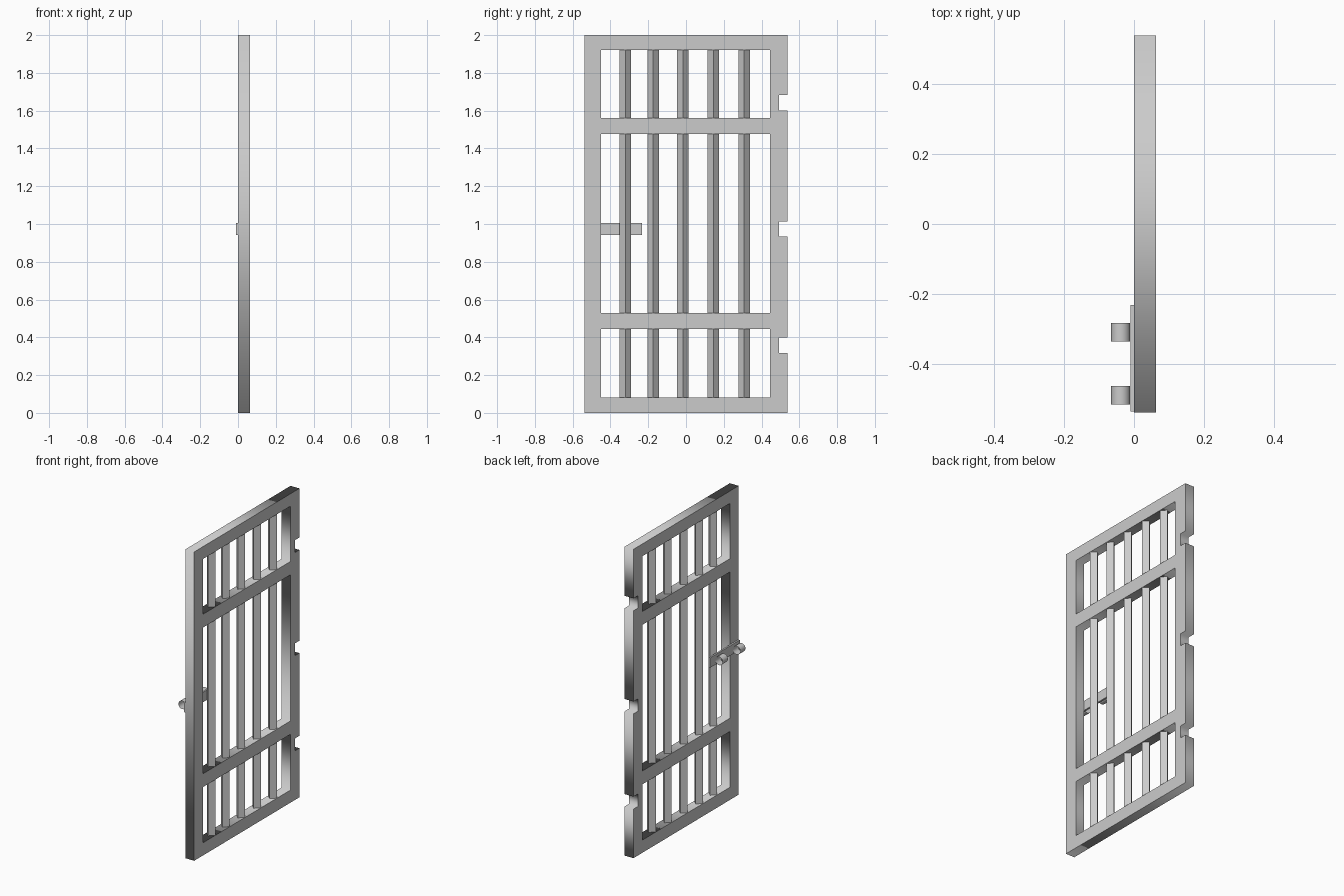
import bpy, math

if "Cube" in bpy.data.objects:
    bpy.data.objects.remove(bpy.data.objects["Cube"])

T = 0.063            # gate thickness
MID = T / 2


def rect(y0, y1, z0, z1):
    return [(y0, z0), (y1, z0), (y1, z1), (y0, z1)]


def active(obj):
    bpy.ops.object.select_all(action='DESELECT')
    obj.select_set(True)
    bpy.context.view_layer.objects.active = obj


# Frame: notched outline with three openings, extruded through its thickness
outline = [(-0.538, 0), (0.538, 0)]
for z0, z1 in ((0.318, 0.398), (0.934, 1.014), (1.602, 1.682)):
    outline += [(0.538, z0), (0.492, z0), (0.492, z1), (0.538, z1)]
outline += [(0.538, 2), (-0.538, 2)]
openings = [rect(-0.449, 0.445, a, b)
            for a, b in ((0.082, 0.443), (0.529, 1.476), (1.562, 1.92))]

curve = bpy.data.curves.new("gate_frame", 'CURVE')
curve.dimensions = '2D'
curve.fill_mode = 'BOTH'
curve.extrude = MID
for pts in [outline] + openings:
    s = curve.splines.new('POLY')
    s.points.add(len(pts) - 1)
    for p, (y, z) in zip(s.points, pts):
        p.co = (y, z, 0, 1)
    s.use_cyclic_u = True
frame = bpy.data.objects.new("gate_frame", curve)
bpy.context.collection.objects.link(frame)
frame.location.x = MID
frame.rotation_euler = (math.pi / 2, 0, math.pi / 2)
active(frame)
bpy.ops.object.convert(target='MESH')

# Square bars turned edge-on, running through the cross rails
for i, y in enumerate((-0.321, -0.174, -0.017, 0.145, 0.308)):
    bpy.ops.mesh.primitive_cylinder_add(vertices=4, radius=0.0305, depth=1.85,
                                        location=(MID, y, 1.001))
    bpy.context.object.name = f"bar_{i + 1}"

# Latch plate on the back face
bpy.ops.mesh.primitive_cube_add(size=1, location=(-0.005, -0.3835, 0.9735))
plate = bpy.context.object
plate.name = "latch_plate"
plate.scale = (0.011, 0.303, 0.064)

# Open bolt sleeves on the plate
for i, y in enumerate((-0.3095, -0.4895)):
    bpy.ops.mesh.primitive_cylinder_add(vertices=32, radius=0.027, depth=0.053,
                                        end_fill_type='NOTHING',
                                        location=(-0.038, y, 0.9735),
                                        rotation=(math.pi / 2, 0, 0))
    sleeve = bpy.context.object
    sleeve.name = f"bolt_sleeve_{i + 1}"
    bpy.ops.object.shade_smooth_by_angle()
